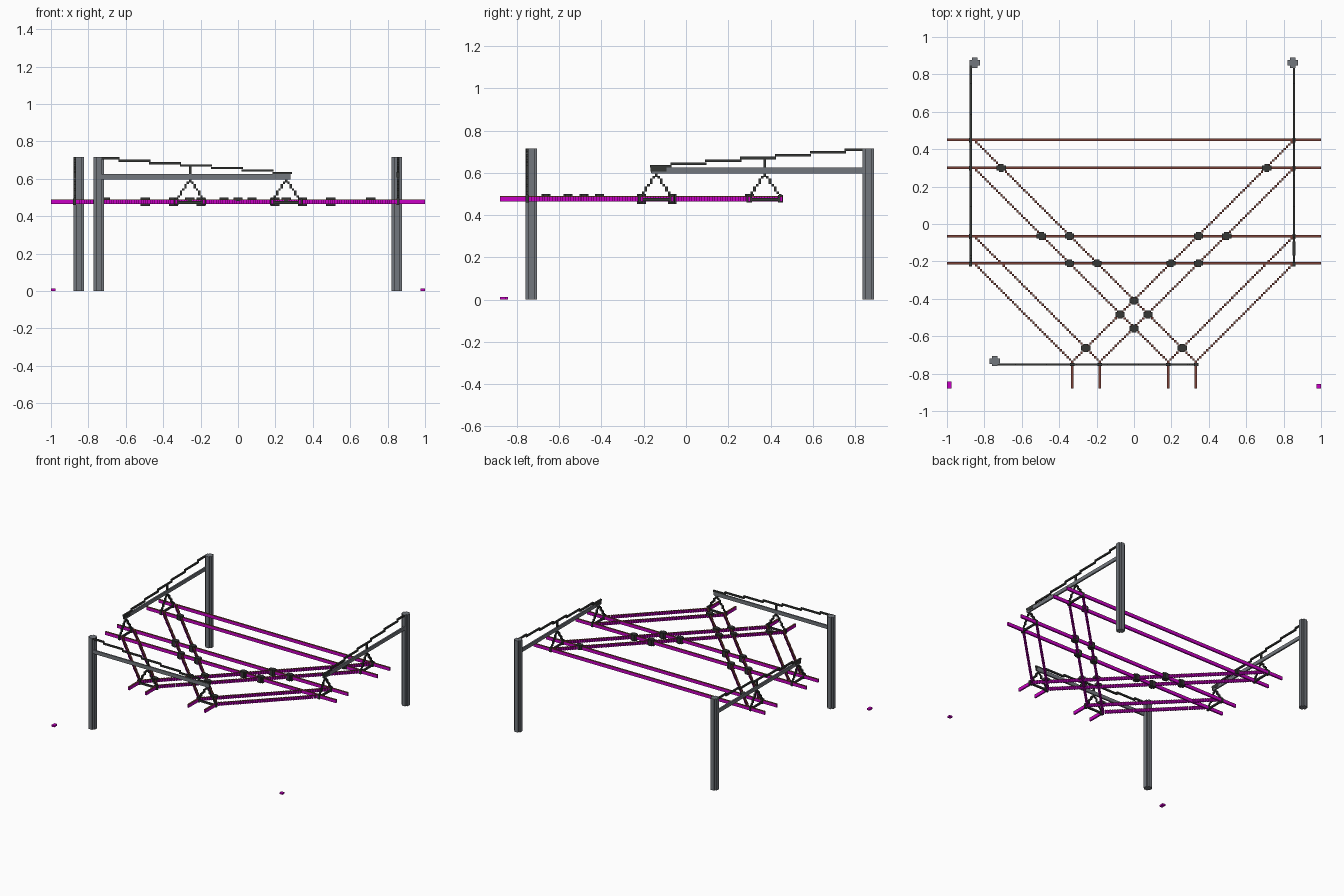
import bpy
import bmesh
from mathutils import Matrix, Vector

if "Cube" in bpy.data.objects:
    bpy.data.objects.remove(bpy.data.objects["Cube"], do_unlink=True)

U = 0.0122  # block size


def material(name, rgb):
    m = bpy.data.materials.new(name)
    m.use_nodes = True
    m.diffuse_color = (*rgb, 1)
    m.node_tree.nodes["Principled BSDF"].inputs["Base Color"].default_value = (*rgb, 1)
    return m


STONE = material("stone grey", (0.17, 0.185, 0.205))
IRON = material("dark iron", (0.035, 0.038, 0.035))
MAGENTA = material("magenta", (0.58, 0.0, 0.56))
BROWN = material("rail brown", (0.2, 0.055, 0.04))


def box(bm, x, y, z):
    """Add a box from three (low, high) ranges."""
    spans = (x, y, z)
    centre = Vector([(a + b) / 2 for a, b in spans])
    size = [abs(b - a) for a, b in spans]
    made = bmesh.ops.create_cube(bm, size=1, matrix=Matrix.Translation(centre) @ Matrix.Diagonal((*size, 1)))
    return made["verts"]


def about(c, width):
    return (c - width / 2, c + width / 2)


def build(name, bm, *mats):
    mesh = bpy.data.meshes.new(name)
    bm.to_mesh(mesh)
    bm.free()
    for m in mats:
        mesh.materials.append(m)
    obj = bpy.data.objects.new(name, mesh)
    bpy.context.collection.objects.link(obj)
    return obj


# Rails: magenta girder with a thin brown track on top
RAIL_LOW, RAIL_MID, RAIL_TOP = 0.464, 0.486, 0.49


def rail_piece(bm, x, y):
    box(bm, x, y, (RAIL_LOW, RAIL_MID))
    verts = box(bm, x, y, (RAIL_MID, RAIL_TOP))
    for face in {f for v in verts for f in v.link_faces}:
        face.material_index = 1


ROWS = (0.45, 0.30, -0.065, -0.21)
STUBS = (0.33, 0.183, -0.183, -0.33)
SIDE = 0.855
BEND = -0.737

for i, (row, stub) in enumerate(zip(ROWS, STUBS)):
    bm = bmesh.new()
    rail_piece(bm, (-1, 1), about(row, U))
    build(f"cross_rail_{i + 1}", bm, MAGENTA, BROWN)

    bm = bmesh.new()
    rail_piece(bm, about(stub, U), (-0.88, BEND))
    build(f"stub_rail_{i + 1}", bm, MAGENTA, BROWN)

    # Stepped diagonals, one for each side
    for side, label in ((1, "left"), (-1, "right")):
        bm = bmesh.new()
        steps = round((row - BEND) / U)
        for k in range(steps + 1):
            t = k / steps
            x = side * (SIDE + (-stub - SIDE) * t)
            rail_piece(bm, about(x, U), about(row + (BEND - row) * t, U))
        build(f"diagonal_rail_{label}_{i + 1}", bm, MAGENTA, BROWN)

# Crossing clamps: x, y, underside
clamps = [(0.71, 0.30, 0.465), (0.495, -0.065, 0.453), (0.345, -0.065, 0.453),
          (0.345, -0.21, 0.453), (0.198, -0.21, 0.453), (0.075, -0.483, 0.48),
          (0.258, -0.663, 0.48), (0, -0.41, 0.48), (0, -0.558, 0.48)]
bm = bmesh.new()
for x, y, low in clamps:
    for sx in ((1, -1) if x else (1,)):
        box(bm, about(sx * x, 0.05), about(y, 0.026), (low, 0.5))
        box(bm, about(sx * x, 0.026), about(y, 0.042), (low, 0.499))
build("crossing_clamps", bm, IRON)


# Support: pillar, beam, stepped cable and two hangers
def support(label, px, py, line, axis, sign, capped):
    bm = bmesh.new()
    box(bm, about(px, 0.055), about(py, 0.03), (0, 0.716))
    box(bm, about(px, 0.03), about(py, 0.055), (0, 0.716))
    build(f"pillar_{label}", bm, STONE)

    start = px if axis == "x" else py

    def place(bm, s0, s1, z, width=U):
        run = tuple(sorted((start + sign * s0, start + sign * s1)))
        across = about(line, width)
        if axis == "x":
            box(bm, run, across, z)
        else:
            box(bm, across, run, z)

    bm = bmesh.new()
    place(bm, 0, 1.025, (0.597, 0.625))
    build(f"beam_{label}", bm, STONE)

    bm = bmesh.new()
    edges = [0] + [0.105 + 0.165 * k for k in range(6)] + [1.027]
    for k in range(7):
        top = 0.716 - 0.0132 * k
        place(bm, edges[k], edges[k + 1] + U / 2, (top - U, top))
    place(bm, 1.015, 1.027, (0.6, 0.635))
    if capped:
        place(bm, 0.955, 1.03, (0.607, 0.636), U * 1.2)
    build(f"cable_{label}", bm, IRON)

    for n, s in enumerate((0.489, 1.003)):
        bm = bmesh.new()
        place(bm, s - U / 2, s + U / 2, (0.58, 0.675 if n == 0 else 0.63), U * 0.95)
        # stepped legs spreading to the two rails
        for side in (-1, 1):
            for k in range(9):
                d = side * U * round(k * 0.75)
                z = 0.597 - k * U
                place(bm, s + d - U / 2, s + d + U / 2, (z - U, z))
            foot = s + side * 0.074
            place(bm, foot - U, foot + U, (0.46, 0.495), U * 1.3)
        place(bm, s - 0.08, s + 0.08, (0.466, 0.48))
        build(f"hanger_{label}_{n + 1}", bm, IRON)


support("front", -0.745, -0.733, -0.751, "x", 1, False)
support("back_right", -0.852, 0.862, -0.873, "y", -1, True)
support("back_left", 0.849, 0.862, 0.855, "y", -1, True)

# Ground markers
for label, x, y in (("right", (-1, -0.975), (-0.88, -0.843)),
                    ("left", (0.975, 1), (-0.88, -0.855))):
    bm = bmesh.new()
    box(bm, x, y, (0, U))
    build(f"ground_marker_{label}", bm, MAGENTA)
